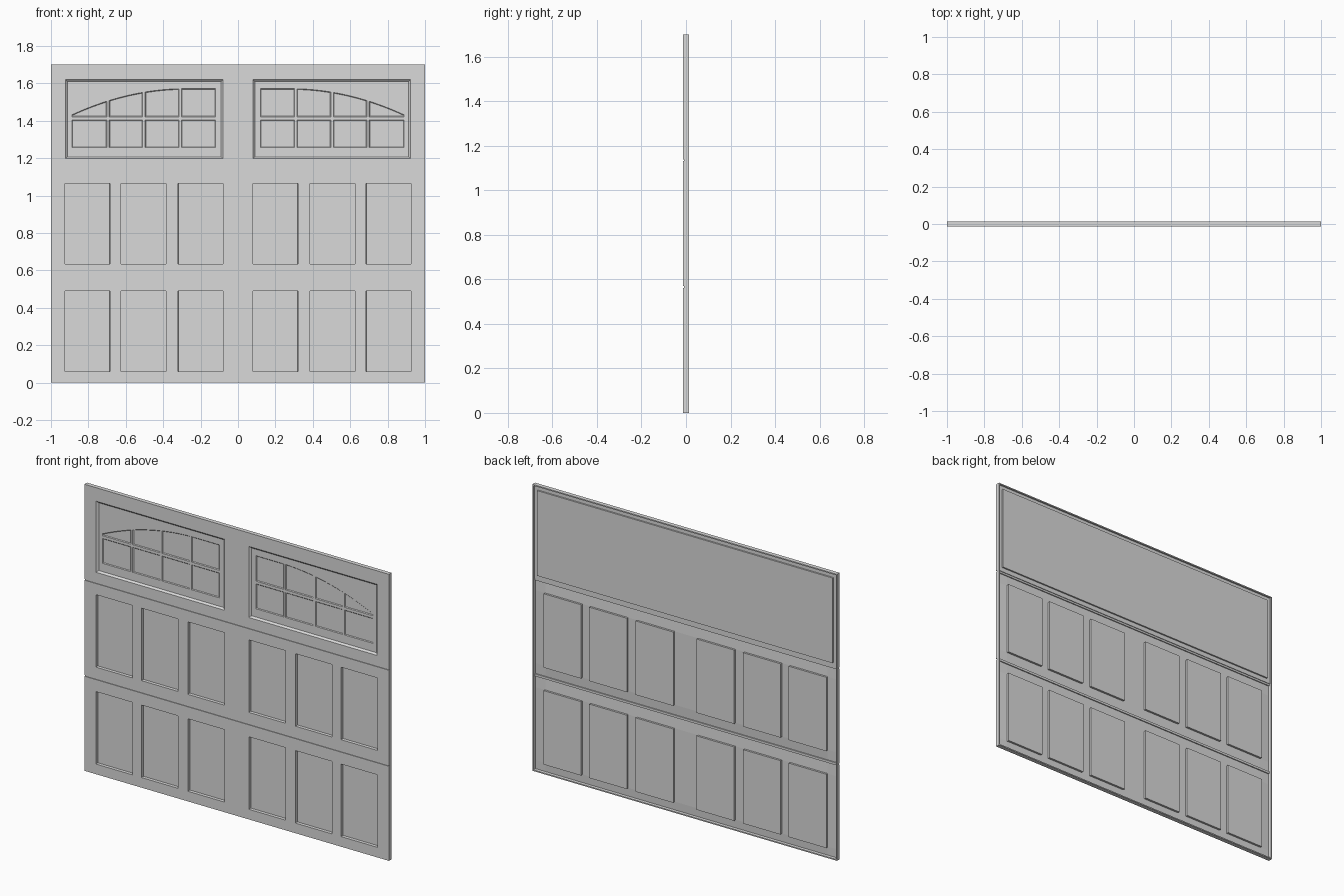
import bpy, bmesh, math

cube = bpy.data.objects.get("Cube")
if cube:
    bpy.data.objects.remove(cube, do_unlink=True)

FRONT, BACK = -0.0125, 0.0125
SHEET, STAMP = 0.005, 0.018          # metal thickness, panel depth
SEAMS = (0.565, 1.135)
HEIGHT, GAP = 1.7, 0.004

paint = bpy.data.materials.new("door_grey")
paint.use_nodes = True
grey = (0.7, 0.7, 0.7, 1)
paint.diffuse_color = grey
paint.node_tree.nodes["Principled BSDF"].inputs["Base Color"].default_value = grey


def finish(name, bm):
    mesh = bpy.data.meshes.new(name)
    bm.to_mesh(mesh)
    bm.free()
    ob = bpy.data.objects.new(name, mesh)
    bpy.context.collection.objects.link(ob)
    mesh.materials.append(paint)
    return ob


def box(name, x, y, z):
    bm = bmesh.new()
    bmesh.ops.create_cube(bm, size=1)
    for v in bm.verts:
        v.co = [lo + (c + 0.5) * (hi - lo) for c, (lo, hi) in zip(v.co, (x, y, z))]
    return finish(name, bm)


def apply(ob, mod):
    bpy.context.view_layer.objects.active = ob
    bpy.ops.object.modifier_apply(modifier=mod.name)


# Stamped sheet section with six panels pressed towards the back
def panel_section(name, z0, z1, p0, p1):
    half = [0.08, 0.32, 0.385, 0.625, 0.685, 0.925, 1]
    xs = [-x for x in reversed(half)] + half
    zs = [z0, p0, p1, z1]
    bm = bmesh.new()
    rows = [[bm.verts.new((x, FRONT, z)) for x in xs] for z in zs]
    pressed = []
    for j in range(3):
        for i in range(len(xs) - 1):
            a, b = rows[j], rows[j + 1]
            f = bm.faces.new((a[i], a[i + 1], b[i + 1], b[i]))
            if j == 1 and i % 2 == 1 and abs(xs[i] + xs[i + 1]) > 0.01:
                pressed.append(f)
    bm.normal_update()
    bmesh.ops.inset_individual(bm, faces=pressed, thickness=0.001, depth=0)
    for v in {v for f in pressed for v in f.verts}:
        v.co.y += STAMP
    bm.normal_update()
    ob = finish(name, bm)
    mod = ob.modifiers.new("thickness", "SOLIDIFY")
    mod.thickness, mod.offset, mod.use_even_offset = SHEET, -1, True
    apply(ob, mod)


panel_section("lower_section", 0, SEAMS[0] - GAP, 0.06, 0.49)
panel_section("middle_section", SEAMS[0] + GAP, SEAMS[1] - GAP, 0.635, 1.065)

# Strips that close the seams between sections
for n, z in zip(("lower_seam", "upper_seam"), SEAMS):
    box(n, (-0.995, 0.995), (FRONT + SHEET - 0.001, -0.001), (z - 0.007, z + 0.007))

# Top section with two sunken windows
top = box("top_section", (-1, 1), (FRONT, 0.003), (SEAMS[1] + GAP, HEIGHT))


def arch(x):
    return 1.572 - 0.378 * max(0, -0.28 - x) ** 2


def flat(z):
    return lambda x: z


def outline(x0, x1, z0, top_of, inset, steps):
    a, b = x0 + inset, x1 - inset
    xs = [b + (a - b) * i / steps for i in range(steps + 1)]
    return [(a, z0 + inset), (b, z0 + inset)] + [(x, top_of(x) - inset) for x in xs]


# Tapered cutter, made for one window and mirrored to the other
def add_taper(bm, shape, y0, y1, slope, steps):
    lead = 0.002
    for side in (-1, 1):
        rings = []
        for y, inset in ((y0 - lead, 0), (y0, 0), (y1, slope)):
            pts = outline(*shape, inset, steps)
            rings.append([bm.verts.new((-side * x, y, z)) for x, z in pts])
        for r, s in zip(rings, rings[1:]):
            for i in range(len(r)):
                k = (i + 1) % len(r)
                bm.faces.new((r[i], r[k], s[k], s[i]))
        bm.faces.new(rings[0])
        bm.faces.new(rings[-1])


def cut(target, bm):
    bmesh.ops.recalc_face_normals(bm, faces=bm.faces[:])
    cutter = finish("window_cutter", bm)
    cutter.hide_render = True
    mod = target.modifiers.new("cut", "BOOLEAN")
    mod.operation, mod.solver, mod.object = "DIFFERENCE", "EXACT", cutter
    apply(target, mod)
    bpy.data.objects.remove(cutter, do_unlink=True)


FLOOR = -0.003
openings = bmesh.new()
add_taper(openings, (-0.922, -0.08, 1.198, flat(1.62)), FRONT, FLOOR, 0.01, 1)
cut(top, openings)

# Lower square panes and upper panes under the arch
panes = bmesh.new()
for x0, x1 in ((-0.888, -0.701), (-0.689, -0.51), (-0.496, -0.315), (-0.303, -0.12)):
    add_taper(panes, (x0, x1, 1.257, flat(1.405)), FLOOR, 0.001, 0.004, 1)
    add_taper(panes, (x0, x1, 1.421, arch), FLOOR, 0.001, 0.004, 8)
cut(top, panes)

# Cover plate behind the windows
box("window_back_plate", (-0.97, 0.97), (0.002, 0.012), (1.165, 1.67))

# Narrow rim around the back edge
RIM = 0.007
depth = (FRONT + SHEET, BACK)
for n, s in (("left_rim", 1), ("right_rim", -1)):
    box(n, sorted((s, s * (1 - RIM))), depth, (0, HEIGHT))
for n, z in (("bottom_rim", 0), ("top_rim", HEIGHT - RIM)):
    box(n, (RIM - 1, 1 - RIM), depth, (z, z + RIM))
